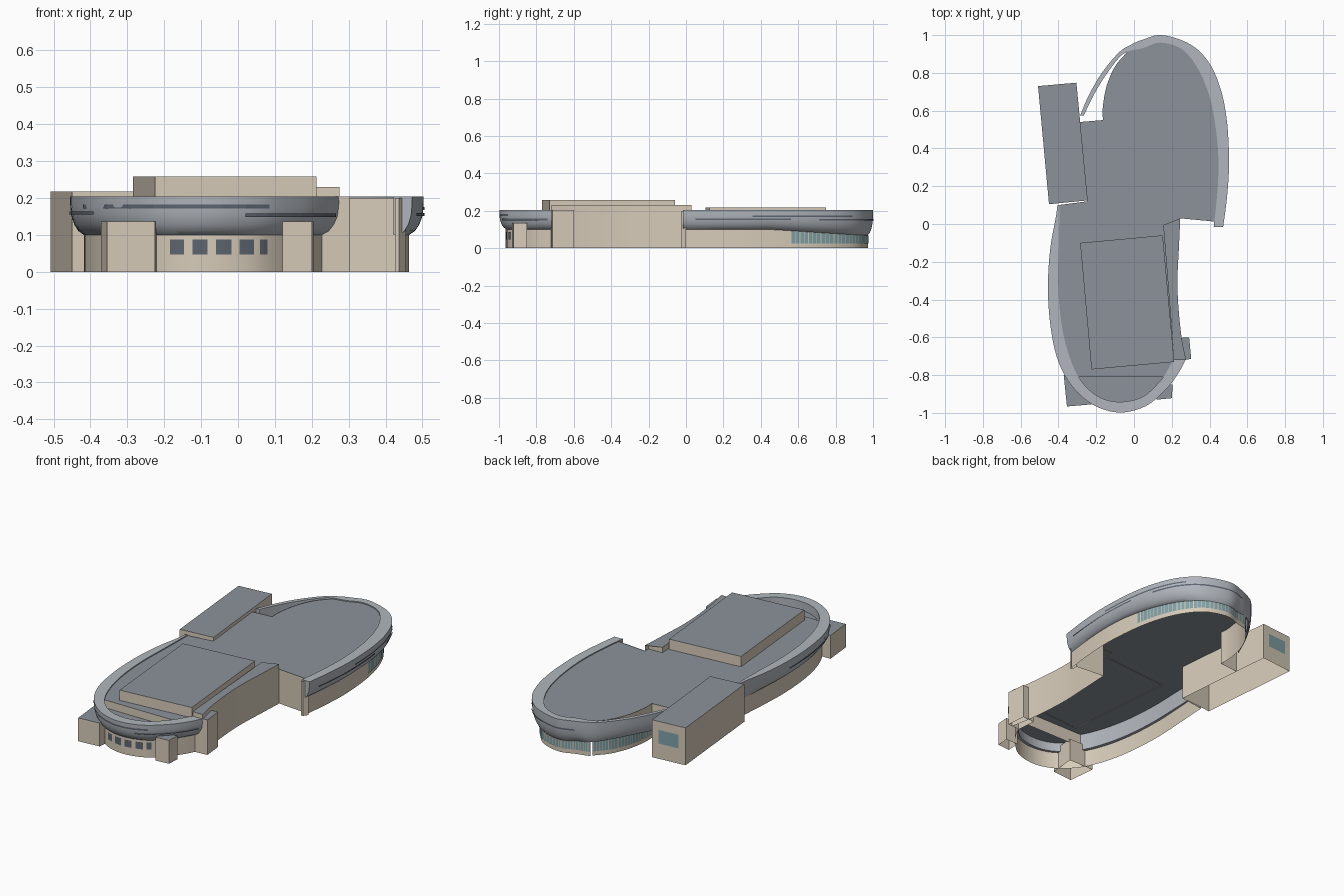
import bpy, bmesh, math
from mathutils import Vector as V

if "Cube" in bpy.data.objects:
    bpy.data.objects.remove(bpy.data.objects["Cube"])


def mat(name, c):
    m = bpy.data.materials.new(name)
    m.diffuse_color = (*c, 1)
    m.use_nodes = True
    m.node_tree.nodes["Principled BSDF"].inputs["Base Color"].default_value = m.diffuse_color
    return m


BEIGE = mat("stone", (0.68, 0.60, 0.49))
ROOF = mat("roofing", (0.26, 0.29, 0.32))
METAL = mat("metal", (0.44, 0.47, 0.51))
DARK = mat("groove", (0.11, 0.13, 0.16))
GLASS = mat("glass", (0.22, 0.36, 0.39))


def obj(name, verts, faces, mats, idx=None, smooth=False, recalc=False):
    me = bpy.data.meshes.new(name)
    me.from_pydata(verts, [], faces)
    for m in mats:
        me.materials.append(m)
    if idx:
        me.polygons.foreach_set("material_index", idx)
    if recalc:
        bm = bmesh.new()
        bm.from_mesh(me)
        bmesh.ops.recalc_face_normals(bm, faces=bm.faces)
        bm.to_mesh(me)
        bm.free()
    o = bpy.data.objects.new(name, me)
    bpy.context.collection.objects.link(o)
    if smooth:
        bpy.ops.object.select_all(action='DESELECT')
        o.select_set(True)
        bpy.context.view_layer.objects.active = o
        bpy.ops.object.shade_smooth_by_angle(angle=math.radians(35))
    return o


def ribbon(name, pts, z0, z1, m, smooth=False):
    """Vertical sheet along a plan path; z1 may be a function of the point."""
    top = z1 if callable(z1) else (lambda p: z1)
    n = len(pts)
    v = [(p[0], p[1], z0) for p in pts] + [(p[0], p[1], top(p)) for p in pts]
    return obj(name, v, [(i, i + 1, n + i + 1, n + i) for i in range(n - 1)], [m], smooth=smooth)


def sheet(name, pts, z):
    return obj(name, [(p[0], p[1], z) for p in pts], [tuple(range(len(pts)))], [ROOF])


def block(name, pts, z0, z1):
    """Walls with a roof, open below; plan points counter-clockwise."""
    n = len(pts)
    v = [(x, y, z) for z in (z0, z1) for x, y in pts]
    f = [(i, (i + 1) % n, n + (i + 1) % n, n + i) for i in range(n)] + [tuple(range(n, 2 * n))]
    return obj(name, v, f, [BEIGE, ROOF], [0] * n + [1])


def curve(pts, k=6):
    """Catmull-Rom resampling."""
    P = [V(p) for p in pts]
    P = [2 * P[0] - P[1]] + P + [2 * P[-1] - P[-2]]
    out = []
    for i in range(1, len(P) - 2):
        a, b, c, d = P[i - 1:i + 3]
        for j in range(k):
            t = j / k
            out.append(0.5 * (2 * b + (c - a) * t + (2 * a - 5 * b + 4 * c - d) * t * t
                              + (3 * b - a - 3 * c + d) * t ** 3))
    return out + [P[-2]]


def mix(A, B, t):
    return [a.lerp(b, t) for a, b in zip(A, B)]


def offset(P, d):
    out = []
    for i, p in enumerate(P):
        t = (P[min(i + 1, len(P) - 1)] - P[max(i - 1, 0)]).normalized()
        out.append(p + V((t.y, -t.x)) * d)
    return out


def band_bottom(p):
    return 0.1 - 0.03 * max(0, min(1, (p[1] - 0.45) / 0.5)) * (1 if p[0] > 0.1 else max(0, (p[0] + 0.2) / 0.3))


# inset share and height share of the curved fascia section
SECTION = [(1, 0.5), (1, 1), (0, 1), (0.01, 0.75), (0.06, 0.5), (0.2, 0.28), (0.42, 0.1), (0.7, 0), (1, 0)]


def band(name, outer, inner):
    m, v, f = len(SECTION), [], []
    for a, b in zip(outer, inner):
        zb = band_bottom(a)
        for s, h in SECTION:
            p = a.lerp(b, s)
            v.append((p.x, p.y, zb + (0.204 - zb) * h))
    n = len(outer)
    for i in range(n - 1):
        for j in range(m):
            k = (j + 1) % m
            f.append((i * m + j, i * m + k, (i + 1) * m + k, (i + 1) * m + j))
    f += [tuple(range(m)), tuple((n - 1) * m + j for j in range(m))]
    return obj(name, v, f, [METAL], smooth=True, recalc=True)


def section_at(P, x0, x1):
    """Piece of a front path between two x values."""
    def at(x):
        for a, b in zip(P, P[1:]):
            if a.y < -0.6 and a.x <= x <= b.x:
                return a.lerp(b, (x - a.x) / (b.x - a.x))
    return [at(x0 + (x1 - x0) * i / 8) for i in range(9)]


# plan curves of the two fascia bands
n_out = curve([(.472, -.015), (.49, .12), (.502, .27), (.502, .4), (.49, .56), (.46, .71), (.40, .85), (.30, .95),
               (.15, 1.0), (.05, .977), (-.015, .95), (-.08, .908), (-.17, .80), (-.24, .68), (-.285, .575)])
n_in = curve([(.422, -.015), (.438, .13), (.447, .28), (.443, .41), (.425, .56), (.395, .69), (.34, .82), (.255, .925),
              (.14, .96), (.05, .932), (-.035, .912), (-.088, .87), (-.165, .765), (-.225, .66), (-.265, .575)])
s_out = curve([(-.405, .1), (-.415, .03), (-.442, -.12), (-.455, -.3), (-.447, -.5), (-.41, -.7), (-.335, -.85),
               (-.22, -.955), (-.08, -.998), (.06, -.965), (.17, -.875), (.235, -.79), (.275, -.715)])
s_in = curve([(-.395, .1), (-.395, .03), (-.398, -.12), (-.402, -.3), (-.388, -.5), (-.352, -.67), (-.29, -.815),
              (-.195, -.91), (-.08, -.942), (.045, -.915), (.135, -.835), (.18, -.77), (.212, -.715)])
band("north_fascia", n_out, n_in)
band("south_fascia", s_out, s_in)

# curved walls beneath the bands
NOTCH = 60
n_wall = mix(n_out, n_in, 0.7)[:NOTCH + 1]
s_wall = mix(s_out, s_in, 0.7)
ribbon("north_wall", n_wall, 0, band_bottom, BEIGE, True)
ribbon("south_wall", s_wall, 0, 0.1, BEIGE, True)

# full height walls without a band
H = 0.2
recess = curve([(-.035, .912), (-.1, .835), (-.145, .73), (-.165, .62), (-.165, .55)])
west = [V(p) for p in [(-.165, .55), (-.285, .54), (-.248, .12), (-.4, .1)]]
east = curve([(.275, -.72), (.252, -.6), (.236, -.45), (.23, -.3), (.238, -.12), (.245, .03)])
step = [V(p) for p in [(.245, .03), (.425, .013), (.425, -.025), (.437, -.025), (.455, .0)]]
ribbon("recess_wall", recess, 0, H, BEIGE, True)
ribbon("west_wall", west, 0, H, BEIGE)
ribbon("east_wall", east, 0, 0.23, BEIGE, True)
ribbon("step_wall", step, 0, H, BEIGE)

# roofs
west_side = [p for i, p in enumerate(s_in) if p.y > -.81 and i < 48]
east_side = [p for i, p in enumerate(s_in) if p.y > -.81 and i >= 48]
front_side = [p for p in s_in if p.y <= -.81]
ridge = [V((-.293, -.81)), V((.155, -.81))]
sheet("main_roof", n_in[2:NOTCH] + recess + west[1:] + west_side[1:] + ridge + east_side + east + [step[1]], 0.198)
sheet("front_low_roof", [ridge[0]] + front_side + [ridge[1]], 0.153)
ribbon("roof_step", ridge, 0.12, 0.198, BEIGE)
sheet("east_raised_roof", east + [V((.155, -.005)), V((.212, -.72))], 0.23)
ribbon("east_roof_edge", [east[-1], V((.245, -.003)), V((.155, -.005)), V((.212, -.72)), east[0]], 0.195, 0.23, BEIGE)

# rooftop block and attached blocks
block("rooftop_block", [(-.225, -.77), (.213, -.73), (.152, -.06), (-.285, -.1)], 0.195, 0.258)
wing = [(-.45, .105), (-.245, .125), (-.305, .748), (-.508, .73)]
block("west_wing", wing, 0, 0.218)
block("front_left_block", [(-.355, -.966), (-.225, -.955), (-.21, -.80), (-.372, -.80)], 0, 0.136)
block("front_right_block", [(.12, -.93), (.2, -.922), (.205, -.85), (.125, -.85)], 0, 0.136)
block("east_block", [(.225, -.722), (.303, -.715), (.292, -.6), (.215, -.605)], 0, 0.204)

# wing window
a, b = V(wing[2]), V(wing[3])
ribbon("wing_window", offset([a.lerp(b, .2), a.lerp(b, .8)], .003), 0.09, 0.17, GLASS)

# front windows
face = offset(s_wall, .003)
for i, (x0, x1) in enumerate([(-.185, -.147), (-.124, -.082), (-.06, -.018), (.004, .043), (.06, .08)]):
    ribbon(f"front_window_{i}", section_at(face, x0, x1), 0.047, 0.088, DARK)

# glazed bands with mullions
north_glass = [p for p in offset(n_wall, .003) if p.y > .55]
recess_glass = offset(recess, .003)
for name, P in (("north_glazing", north_glass), ("recess_glazing", recess_glass)):
    ribbon(name, P, 0.025, lambda p: band_bottom(p) - .002, GLASS)
    Q = offset(P, .002)
    for i in range(len(Q) - 1):
        d = (Q[i + 1] - Q[i]).normalized() * .004
        ribbon(f"{name}_mullion_{i}", [Q[i], Q[i] + d], 0.025, band_bottom(Q[i]) - .002, BEIGE)

# dark grooves along the fascia
s_face, n_face = offset(s_out, .002), offset(n_out, .002)
ribbon("front_groove_high", section_at(s_face, -.42, .085), .172, .182, DARK)
ribbon("front_groove_low", section_at(s_face, .02, .265), .149, .158, DARK)
ribbon("west_groove", s_face[18:33], .155, .164, DARK)
ribbon("east_groove_low", n_face[3:25], .151, .159, DARK)
ribbon("east_groove_high", n_face[16:39], .168, .176, DARK)
ribbon("north_groove", n_face[30:56], .148, .157, DARK)
